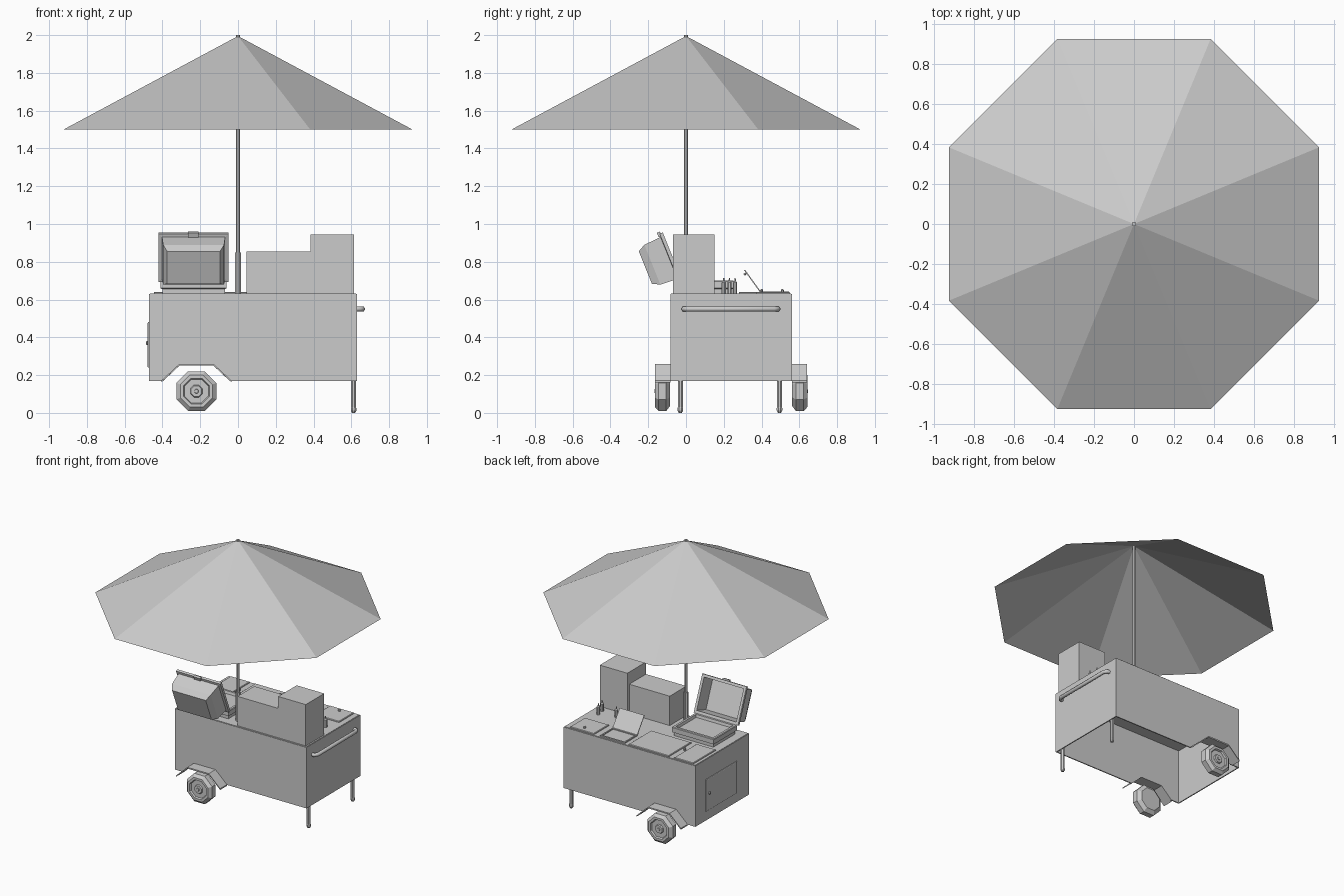
import bpy, bmesh, math
from mathutils import Matrix, Vector

if "Cube" in bpy.data.objects:
    bpy.data.objects.remove(bpy.data.objects["Cube"])

grey = bpy.data.materials.new("light_grey")
grey.diffuse_color = (0.6, 0.6, 0.6, 1)
grey.use_nodes = True
grey.node_tree.nodes["Principled BSDF"].inputs["Base Color"].default_value = grey.diffuse_color


def finish(name, bm, matrix=None):
    bmesh.ops.remove_doubles(bm, verts=bm.verts, dist=1e-5)
    bmesh.ops.recalc_face_normals(bm, faces=bm.faces)
    if matrix:
        bm.transform(matrix)
    me = bpy.data.meshes.new(name)
    bm.to_mesh(me)
    bm.free()
    me.materials.append(grey)
    ob = bpy.data.objects.new(name, me)
    bpy.context.collection.objects.link(ob)
    return ob


def skin(bm, rings, cap0, cap1):
    loops = [[bm.verts.new(p) for p in ring] for ring in rings]
    n = len(loops[0])
    for a, b in zip(loops, loops[1:]):
        for i in range(n):
            j = (i + 1) % n
            bm.faces.new((a[i], a[j], b[j], b[i]))
    if cap0:
        bm.faces.new(loops[0])
    if cap1:
        bm.faces.new(loops[-1])


def loft(name, rect, steps, matrix=None, caps=(True, True)):
    """Rectangle swept through (inset, height) steps."""
    x0, x1, y0, y1 = rect
    bm = bmesh.new()
    skin(bm, [[(x0 + i, y0 + i, h), (x1 - i, y0 + i, h), (x1 - i, y1 - i, h), (x0 + i, y1 - i, h)]
              for i, h in steps], *caps)
    return finish(name, bm, matrix)


def box(name, x0, x1, y0, y1, z0, z1):
    return loft(name, (x0, x1, y0, y1), [(0, z0), (0, z1)])


def lathe(name, profile, matrix=None, segs=8, caps=(False, False)):
    """Profile of (radius, height) turned about z."""
    bm = bmesh.new()
    ang = [math.tau * (i + 0.5) / segs for i in range(segs)]
    rings = [[(max(r, 1e-4) * math.cos(a), max(r, 1e-4) * math.sin(a), h) for a in ang] for r, h in profile]
    skin(bm, rings, *caps)
    return finish(name, bm, matrix)


def extrude_y(name, pts, y0, y1):
    """Outline in x,z extruded along y."""
    bm = bmesh.new()
    skin(bm, [[(x, y, z) for x, z in pts] for y in (y0, y1)], True, True)
    return finish(name, bm)


def at(x, y, z):
    return Matrix.Translation((x, y, z))


# umbrella and pole
lathe("umbrella", [(1.0, 1.5), (0, 1.995)])
lathe("pole", [(0.012, 0.63), (0.012, 2.0)], caps=(True, True))
lathe("pole_sleeve", [(0.016, 0.63), (0.016, 0.85)], caps=(True, True))

# cart body: walls open underneath, arches over the wheels
X0, X1, Y0, Y1, ZB, ZT = -0.47, 0.63, -0.083, 0.56, 0.17, 0.63
arch = [(-0.395, ZB), (-0.31, 0.25), (-0.13, 0.25), (-0.045, ZB)]
outline = [(X0, ZB)] + arch + [(X1, ZB), (X1, ZT), (X0, ZT)]
extrude_y("front_wall", outline, Y0, Y0 + 0.008)
extrude_y("back_wall", outline, Y1 - 0.008, Y1)
box("left_wall", X0, X0 + 0.008, Y0, Y1, ZB, ZT)
box("right_wall", X1 - 0.008, X1, Y0, Y1, ZB, ZT)
box("counter", X0 + 0.004, X1 - 0.004, Y0 + 0.004, Y1 - 0.004, 0.58, 0.633)

# side door with knob
to_left = Matrix.Translation((X0, 0, 0)) @ Matrix.Rotation(-math.pi / 2, 4, 'Y')
loft("side_door", (0.24, 0.48, 0.07, 0.44), [(0, 0), (0, 0.006), (0.004, 0.008)], to_left)
lathe("door_knob", [(0.006, 0), (0.012, 0.012), (0.008, 0.018)],
      to_left @ at(0.37, 0.405, 0), caps=(True, True))

# wheels and fenders
tyre = [(0, 0), (0.085, 0), (0.114, 0.02), (0.114, 0.06), (0.092, 0.08), (0.074, 0.08),
        (0.068, 0.068), (0.035, 0.068), (0.03, 0.078), (0.012, 0.078), (0.01, 0.083), (0, 0.083)]
thick = 0.01
fender = [(-0.405, 0.162)] + arch[1:3] + [(-0.035, 0.162)]
fender = fender + [(x, z + thick) for x, z in reversed(fender)]
for side, y, s in (("front", Y0, -1), ("back", Y1, 1)):
    lathe(side + "_wheel", tyre, at(-0.22, y + s * 0.002, 0.115) @ Matrix.Rotation(-s * math.pi / 2, 4, 'X'))
    extrude_y(side + "_fender", fender, y, y + s * 0.08)

# legs
for side, y in (("front", -0.03), ("back", 0.495)):
    lathe(side + "_leg", [(0.014, 0.25), (0.014, 0.03), (0.016, 0.025), (0.016, 0.012), (0.009, 0)],
          at(0.612, y, 0), caps=(True, True))

# push handle
cu = bpy.data.curves.new("push_handle", 'CURVE')
cu.dimensions = '3D'
cu.bevel_depth = 0.014
cu.bevel_resolution = 1
cu.use_fill_caps = True
path = [(0.625, -0.01), (0.645, -0.012), (0.66, 0.01), (0.66, 0.465), (0.645, 0.487), (0.625, 0.485)]
sp = cu.splines.new('POLY')
sp.points.add(len(path) - 1)
for p, (x, y) in zip(sp.points, path):
    p.co = (x, y, 0.55, 1)
cu.materials.append(grey)
bpy.context.collection.objects.link(bpy.data.objects.new("push_handle", cu))

# storage boxes on the counter
box("low_cabinet", 0.045, 0.383, -0.07, 0.13, 0.63, 0.855)
box("tall_cabinet", 0.385, 0.615, -0.07, 0.15, 0.63, 0.945)

# grill with open lid
loft("grill_tray", (-0.42, -0.05, -0.035, 0.265),
     [(0.02, 0.63), (0.02, 0.655), (0.01, 0.66), (0.01, 0.695), (0.014, 0.7), (0.03, 0.7), (0.035, 0.68)])
t = math.radians(22)
tilt = Matrix(((1, 0, 0, 0),
               (0, -math.sin(t), -math.cos(t), -0.02),
               (0, math.cos(t), -math.sin(t), 0.70),
               (0, 0, 0, 1)))
loft("grill_lid", (-0.42, -0.05, 0, 0.275),
     [(0.03, 0.1), (0.02, 0), (0, 0), (0, 0.018), (0.018, 0.02), (0.024, 0.115), (0.045, 0.155)], tilt)
loft("lid_handle", (-0.265, -0.21, 0.26, 0.285), [(0, 0.012), (0, 0.03)], tilt)

# flush counter hatches
panel = [(0, 0.63), (0, 0.638), (0.004, 0.641)]
loft("right_hatch", (0.385, 0.585, 0.37, 0.55), panel)
loft("middle_hatch", (-0.24, 0.095, 0.28, 0.55), panel)
loft("left_hatch", (-0.445, -0.285, 0.28, 0.55), panel)
for name, x, y in (("right_hatch_knob", 0.49, 0.51), ("left_hatch_knob", -0.27, 0.40)):
    lathe(name, [(0.007, 0.63), (0.009, 0.65), (0.004, 0.655)], at(x, y, 0), caps=(True, True))

# open hatch
loft("open_hatch_frame", (0.13, 0.335, 0.395, 0.545),
     [(0, 0.63), (0, 0.642), (0.01, 0.642), (0.01, 0.635)])
a = math.atan2(0.09, 0.125)
lean = Matrix(((1, 0, 0, 0),
               (0, -math.sin(a), -math.cos(a), 0.40),
               (0, math.cos(a), -math.sin(a), 0.637),
               (0, 0, 0, 1)))
loft("open_hatch_lid", (0.13, 0.335, 0, 0.15), [(0, 0), (0, 0.006)], lean)
lathe("open_hatch_knob", [(0.005, 0), (0.007, 0.015)], lean @ at(0.232, 0.13, 0.005), caps=(True, True))

# sauce bottles
for i, (x, y) in enumerate(((0.55, 0.26), (0.56, 0.20), (0.42, 0.23))):
    lathe("bottle_%d" % (i + 1), [(0.012, 0.63), (0.012, 0.69), (0.005, 0.697), (0.003, 0.715)],
          at(x, y, 0), caps=(True, True))
